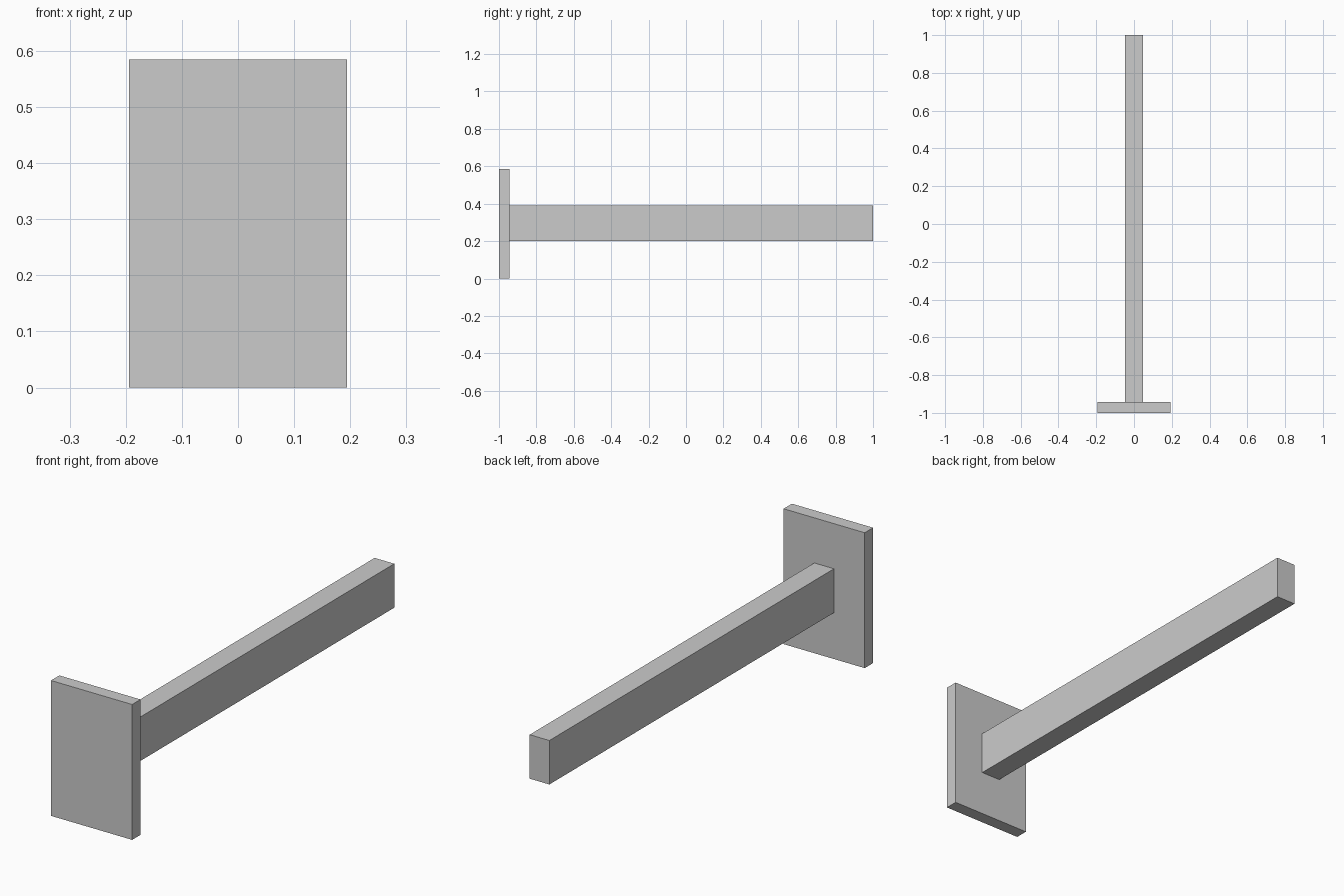
import bpy

cube = bpy.data.objects.get("Cube")
if cube:
    bpy.data.objects.remove(cube, do_unlink=True)

# Single plain grey finish
grey = bpy.data.materials.new("plain_grey")
grey.use_nodes = True
colour = (0.6, 0.6, 0.6, 1)
grey.diffuse_color = colour
grey.node_tree.nodes["Principled BSDF"].inputs["Base Color"].default_value = colour


def box(name, low, high):
    """Add a flat-sided box spanning two opposite corners."""
    centre = [(a + b) / 2 for a, b in zip(low, high)]
    size = [b - a for a, b in zip(low, high)]
    bpy.ops.mesh.primitive_cube_add(size=1, location=centre)
    part = bpy.context.object
    part.name = name
    part.scale = size
    bpy.ops.object.transform_apply(location=False, rotation=False, scale=True)
    part.data.materials.append(grey)
    return part


# Upright mounting plate at the front
box("mounting_plate", (-0.194, -1, 0), (0.194, -0.943, 0.585))

# Long bar reaching back from the plate
box("support_bar", (-0.047, -0.943, 0.2), (0.047, 1, 0.39))
